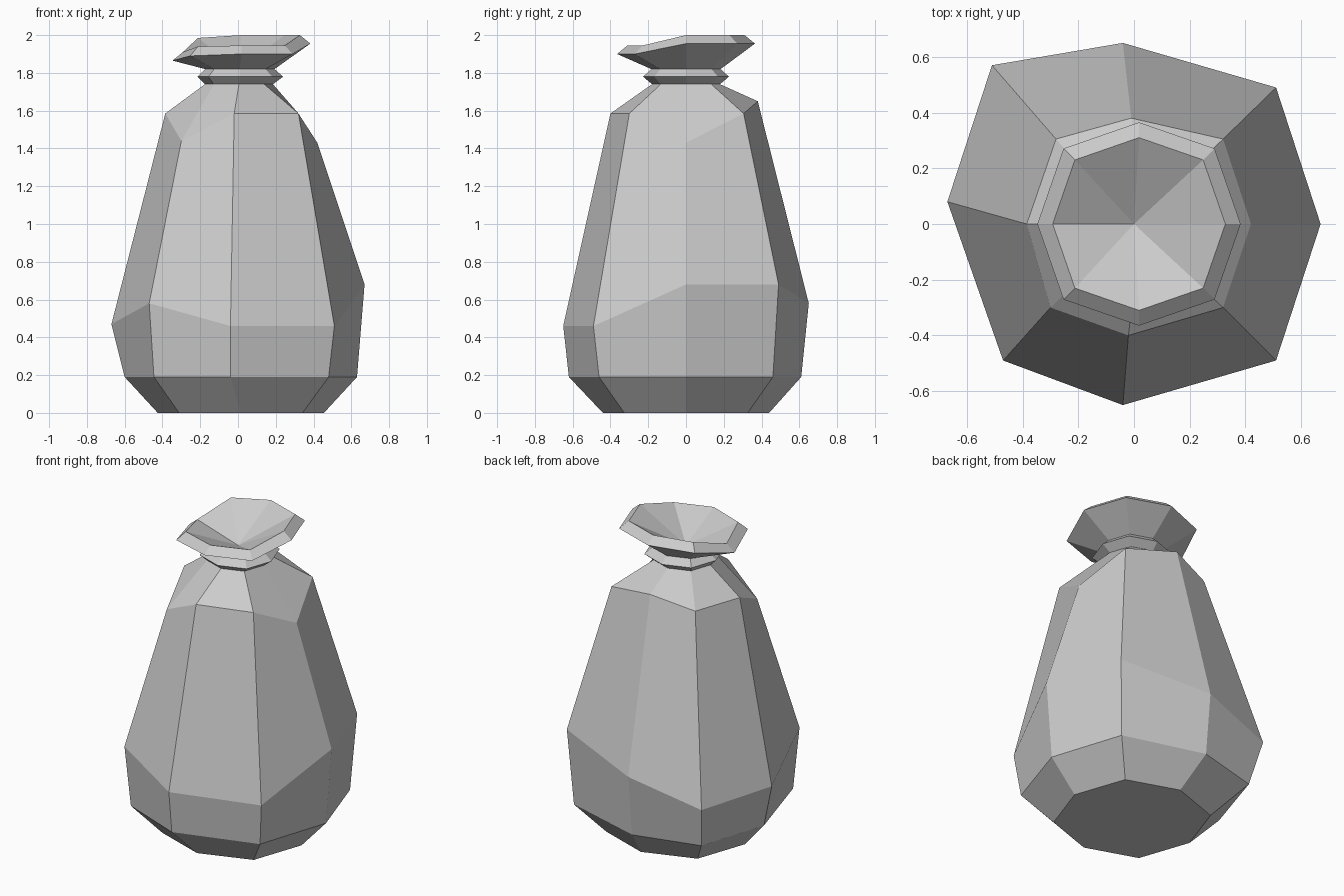
import bpy, bmesh
from math import cos, sin, pi

if "Cube" in bpy.data.objects:
    bpy.data.objects.remove(bpy.data.objects["Cube"])


def ring(radius, heights, cx=0.0, cy=0.0):
    """Octagon with slightly bulged diagonals; heights is one z or eight."""
    if not isinstance(heights, (list, tuple)):
        heights = [heights] * 8
    points = []
    for i, z in enumerate(heights):
        r = radius * (1.05 if i % 2 else 1.0)
        points.append((cx + r * cos(i * pi / 4), cy + r * sin(i * pi / 4), z))
    return points


# lumpy belly and shoulders, counter-clockwise from +x
belly = [(0.67, 0, 0.68), (0.51, 0.49, 0.68), (-0.04, 0.65, 0.58), (-0.51, 0.57, 0.46),
         (-0.67, 0.08, 0.47), (-0.47, -0.49, 0.58), (-0.04, -0.65, 0.46), (0.51, -0.49, 0.46)]
low_side = [(0.63, 0), (0.48, 0.46), (-0.04, 0.61), (-0.46, 0.50),
            (-0.60, 0.06), (-0.445, -0.46), (-0.04, -0.62), (0.48, -0.46)]
shoulder = [(0.42, 0, 1.43), (0.32, 0.305, 1.585), (-0.01, 0.38, 1.65), (-0.28, 0.305, 1.585),
            (-0.385, 0, 1.585), (-0.30, -0.30, 1.44), (-0.02, -0.40, 1.585), (0.32, -0.30, 1.585)]
# uneven heights of the gathered mouth
lip_z = [1.955, 1.955, 1.955, 1.94, 1.865, 1.89, 1.90, 1.90]
rim_z = [2.0, 2.0, 2.0, 1.985, 1.91, 1.94, 1.945, 1.945]

rings = [
    ring(0.44, 0.0, 0.015),
    [(x, y, 0.19) for x, y in low_side],
    belly,
    shoulder,
    ring(0.18, 1.74, 0.005),   # tied neck with a cord bulge
    ring(0.227, 1.78, 0.012),
    ring(0.183, 1.82, 0.01),
    ring(0.365, lip_z, 0.018),  # flared mouth
    ring(0.31, rim_z, 0.018),
]

# sack: rings bridged together, flat bottom, funnel-shaped mouth
bm = bmesh.new()
loops = [[bm.verts.new(p) for p in pts] for pts in rings]
for a, b in zip(loops, loops[1:]):
    for i in range(8):
        j = (i + 1) % 8
        bm.faces.new((a[i], a[j], b[j], b[i]))
bm.faces.new(loops[0][::-1])
pit = bm.verts.new((0, 0, 1.82))
for i in range(8):
    bm.faces.new((loops[-1][i], loops[-1][(i + 1) % 8], pit))

mesh = bpy.data.meshes.new("tied_sack")
bm.to_mesh(mesh)
bm.free()
sack = bpy.data.objects.new("tied_sack", mesh)
bpy.context.collection.objects.link(sack)
